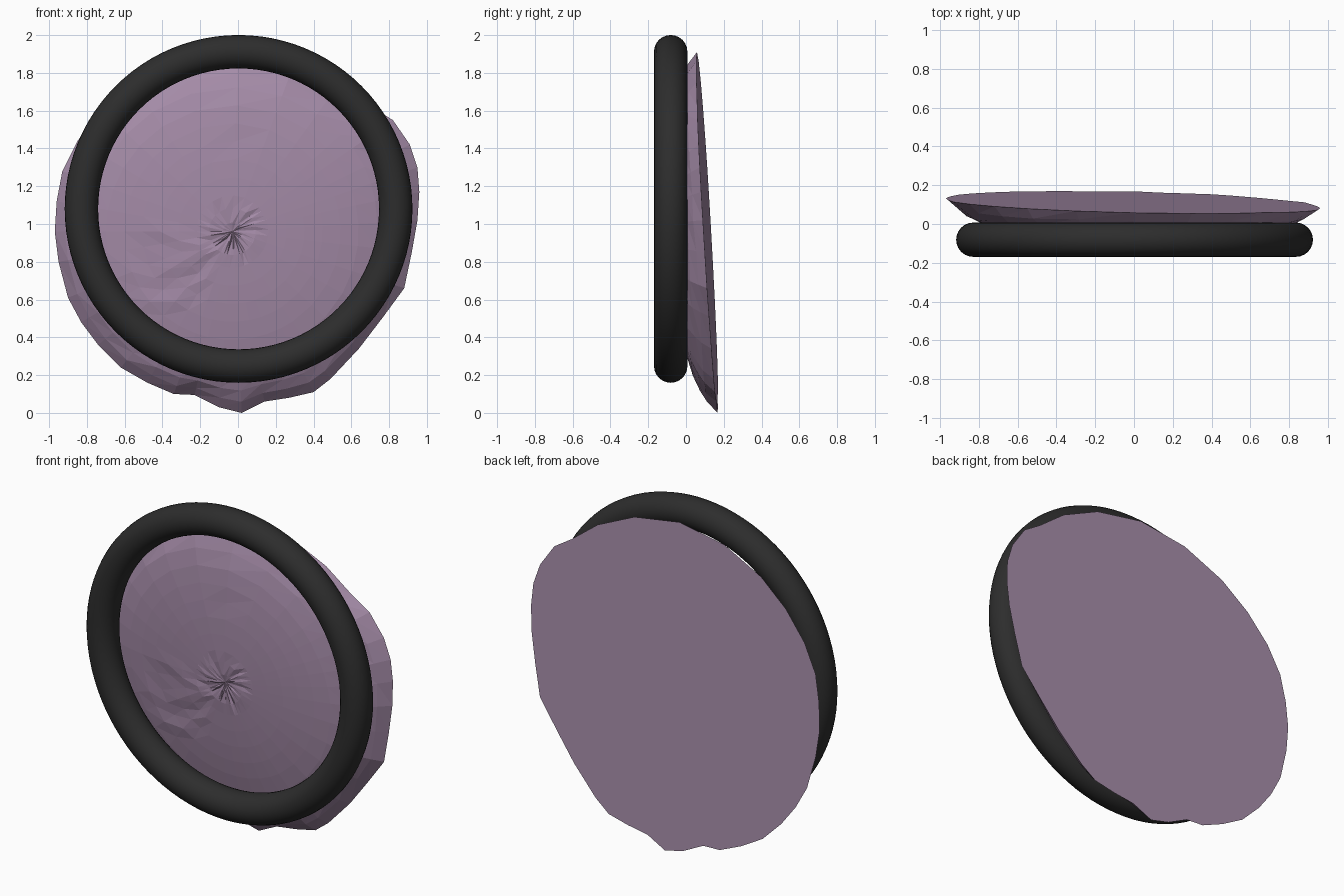
import bpy, bmesh, math, random
from mathutils import Vector

if "Cube" in bpy.data.objects:
    bpy.data.objects.remove(bpy.data.objects["Cube"])
random.seed(4)


def material(name, rgb):
    m = bpy.data.materials.new(name)
    m.diffuse_color = (*rgb, 1)
    m.use_nodes = True
    m.node_tree.nodes["Principled BSDF"].inputs["Base Color"].default_value = m.diffuse_color
    return m


purple = material("dusty purple", (0.376, 0.262, 0.392))
black = material("soft black", (0.026, 0.026, 0.026))

# Round frame
bpy.ops.mesh.primitive_torus_add(
    major_radius=0.832, minor_radius=0.0885, major_segments=96, minor_segments=24,
    location=(0.003, -0.081, 1.08), rotation=(math.pi / 2, 0, 0))
frame = bpy.context.object
frame.name = "ring_frame"
frame.data.materials.append(black)
bpy.ops.object.shade_smooth()

# Irregular domed pad: outline (x, z) scaled towards its centre along a profile
outline = [(0.02, 0.0), (0.14, 0.06), (0.27, 0.08), (0.4, 0.11), (0.49, 0.18),
           (0.64, 0.34), (0.77, 0.51), (0.88, 0.66), (0.92, 0.85), (0.95, 1.02),
           (0.96, 1.17), (0.95, 1.3), (0.91, 1.42), (0.82, 1.55), (0.71, 1.62),
           (0.54, 1.75), (0.3, 1.86), (0.0, 1.91), (-0.3, 1.86), (-0.55, 1.74),
           (-0.72, 1.6), (-0.85, 1.44), (-0.93, 1.28), (-0.96, 1.12), (-0.97, 0.96),
           (-0.95, 0.8), (-0.9, 0.61), (-0.83, 0.48), (-0.74, 0.36), (-0.62, 0.24),
           (-0.48, 0.16), (-0.34, 0.1), (-0.23, 0.095), (-0.1, 0.03)]
profile = [(1, 0), (0.94, 0.05), (0.88, 0.088), (0.8, 0.12), (0.7, 0.145),
           (0.6, 0.162), (0.5, 0.175), (0.4, 0.185), (0.3, 0.192), (0.2, 0.197),
           (0.13, 0.2), (0.05, 0.199)]
CX, CZ = -0.03, 0.96


def back_plane(x, z):
    return 0.168 - 0.021 * x - 0.0575 * z


def circle_blend(x, z, t):
    # inner loops become rounder than the ragged outline
    a = math.atan2(z - CZ, x - CX)
    k = min(1, (1 - t) * 4)
    r = math.hypot(x - CX, z - CZ) * (1 - k) + 0.955 * k
    return CX + r * t * math.cos(a), CZ + r * t * math.sin(a)


bm = bmesh.new()
loops = []
for t, h in profile:
    loop = []
    for i, (ox, oz) in enumerate(outline):
        x, z = circle_blend(ox, oz, t)
        y = back_plane(x, z) - h
        if t < 0.15:                       # star-shaped pucker in the middle
            y += random.uniform(-0.004, 0.006)
        if 0.8 < t < 1:                    # ragged rim
            y += random.uniform(-0.006, 0.006)
        for px, pz, pr in ((-0.36, 0.75, 0.22), (0.0, 1.62, 0.2)):   # dented patches
            if math.hypot(x - px, z - pz) < pr:
                y += random.uniform(-0.006, 0.006)
        loop.append(bm.verts.new((x, y, z)))
    loops.append(loop)

n = len(outline)
for a, b in zip(loops, loops[1:]):
    for i in range(n):
        j = (i + 1) % n
        bm.faces.new((a[i], a[j], b[j]))
        bm.faces.new((a[i], b[j], b[i]))
tip = bm.verts.new((CX, back_plane(CX, CZ) - 0.188, CZ))
for i in range(n):
    bm.faces.new((loops[-1][i], loops[-1][(i + 1) % n], tip))
bm.faces.new(list(reversed(loops[0])))     # flat tilted back
bmesh.ops.recalc_face_normals(bm, faces=bm.faces)

mesh = bpy.data.meshes.new("domed_pad")
bm.to_mesh(mesh)
bm.free()
mesh.materials.append(purple)
pad = bpy.data.objects.new("domed_pad", mesh)
bpy.context.collection.objects.link(pad)
